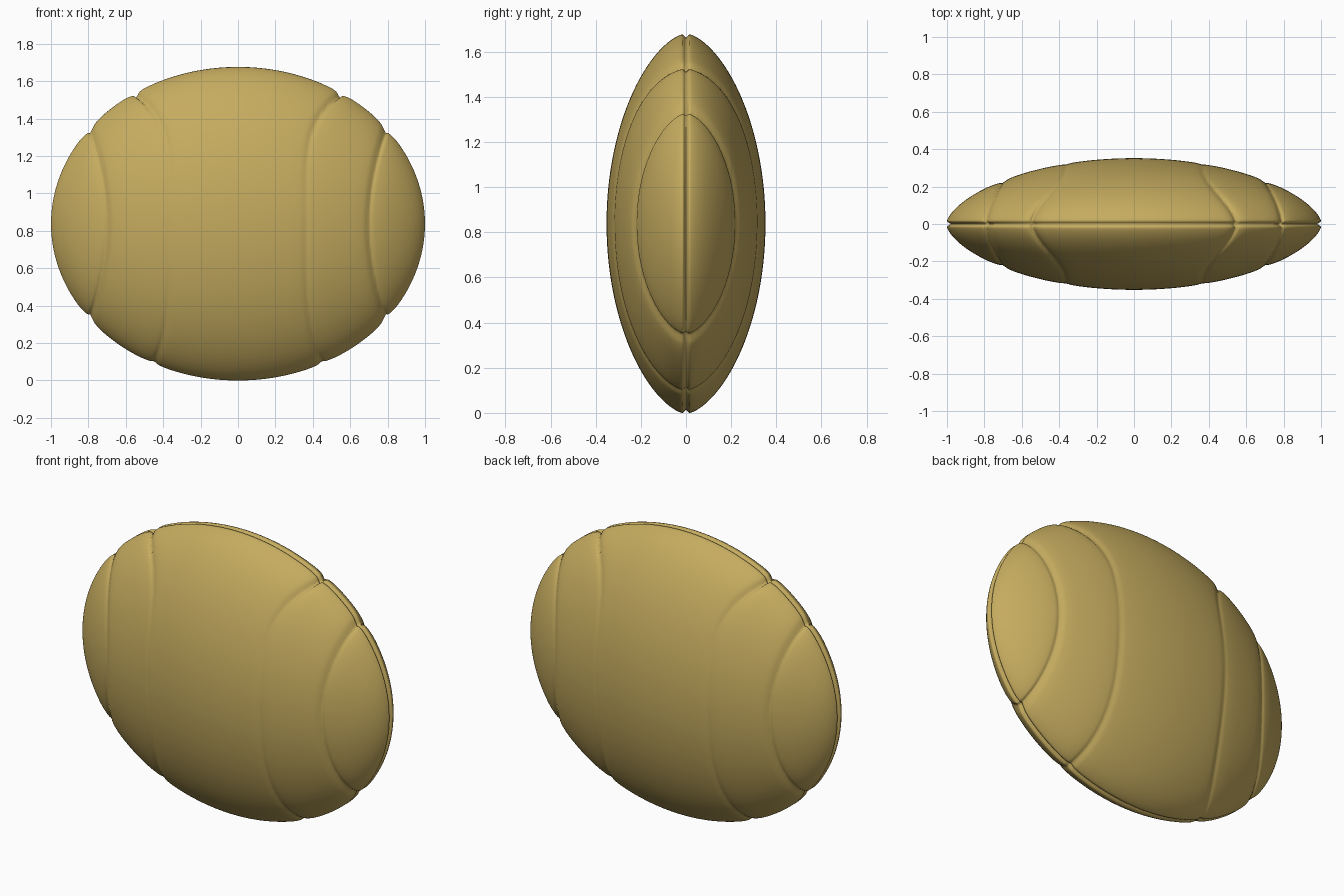
import bpy, bmesh, math

if "Cube" in bpy.data.objects:
    bpy.data.objects.remove(bpy.data.objects["Cube"])

HALF_W, HALF_H, HALF_D = 1.004, 0.842, 0.352   # half width, height, depth
MID_Z = 0.838
RINGS, SIDES = 360, 160


def bump(d, width):
    return math.exp(-(d / width) ** 2)


def grooves(ax, z):
    """Depth of the two curved seams on each half, and the step between bands."""
    t = z / 0.70
    inner = 0.36 + (0.175 * min(abs(t), 1.1) ** 5 if t > 0 else 0.065 * t ** 4)
    outer = 0.695 + 0.09 * (z / 0.52) ** 2
    rim = min(1.0, abs(t)) ** 3
    depth = 0.0
    weak = 0.35 + 0.65 * rim if t > 0 else 0.45
    d1, d2 = ax - inner, ax - outer
    depth += weak * (0.026 * bump(d1, 0.016) + 0.010 * bump(d1, 0.05))
    depth += 0.032 * bump(d2, 0.016) + 0.014 * bump(d2, 0.045)
    # each outer band sits a little lower just past its seam
    for d, a in ((d1, 0.010 * weak), (d2, 0.016)):
        if d > 0:
            depth += a * bump(d, 0.07)
    return depth


def surface(x, phi):
    """Point on the lens-shaped cushion: x in -1..1, phi around the x axis."""
    c = math.sqrt(max(0.0, 1 - x * x))
    s = math.sin(phi)
    z = HALF_H * c * math.cos(phi)
    y = math.copysign(HALF_D * (c * c * s * s) ** 0.62, s)
    g = 1 - grooves(abs(x), z)
    # rim seam pinched in around the whole outline
    p = 1 - 0.022 * bump(y, 0.009)
    return (HALF_W * x * p, y * g, MID_Z + z * g * p)


# Cushion shell: rings from left tip to right tip
bm = bmesh.new()
left = bm.verts.new(surface(-1, 0))
right = bm.verts.new(surface(1, 0))
rings = []
for i in range(1, RINGS):
    x = -math.cos(math.pi * i / RINGS)
    rings.append([bm.verts.new(surface(x, 2 * math.pi * j / SIDES)) for j in range(SIDES)])
for a, b in zip(rings, rings[1:]):
    for j in range(SIDES):
        k = (j + 1) % SIDES
        bm.faces.new((a[j], a[k], b[k], b[j]))
for j in range(SIDES):
    k = (j + 1) % SIDES
    bm.faces.new((left, rings[0][k], rings[0][j]))
    bm.faces.new((right, rings[-1][j], rings[-1][k]))
bmesh.ops.recalc_face_normals(bm, faces=bm.faces)
for f in bm.faces:
    f.smooth = True

mesh = bpy.data.meshes.new("seamed_shell")
bm.to_mesh(mesh)
bm.free()
shell = bpy.data.objects.new("seamed_shell", mesh)
bpy.context.collection.objects.link(shell)

# Single mustard colour
mat = bpy.data.materials.new("mustard")
mat.diffuse_color = (0.56, 0.41, 0.115, 1)
mat.use_nodes = True
mat.node_tree.nodes["Principled BSDF"].inputs["Base Color"].default_value = mat.diffuse_color
mesh.materials.append(mat)
